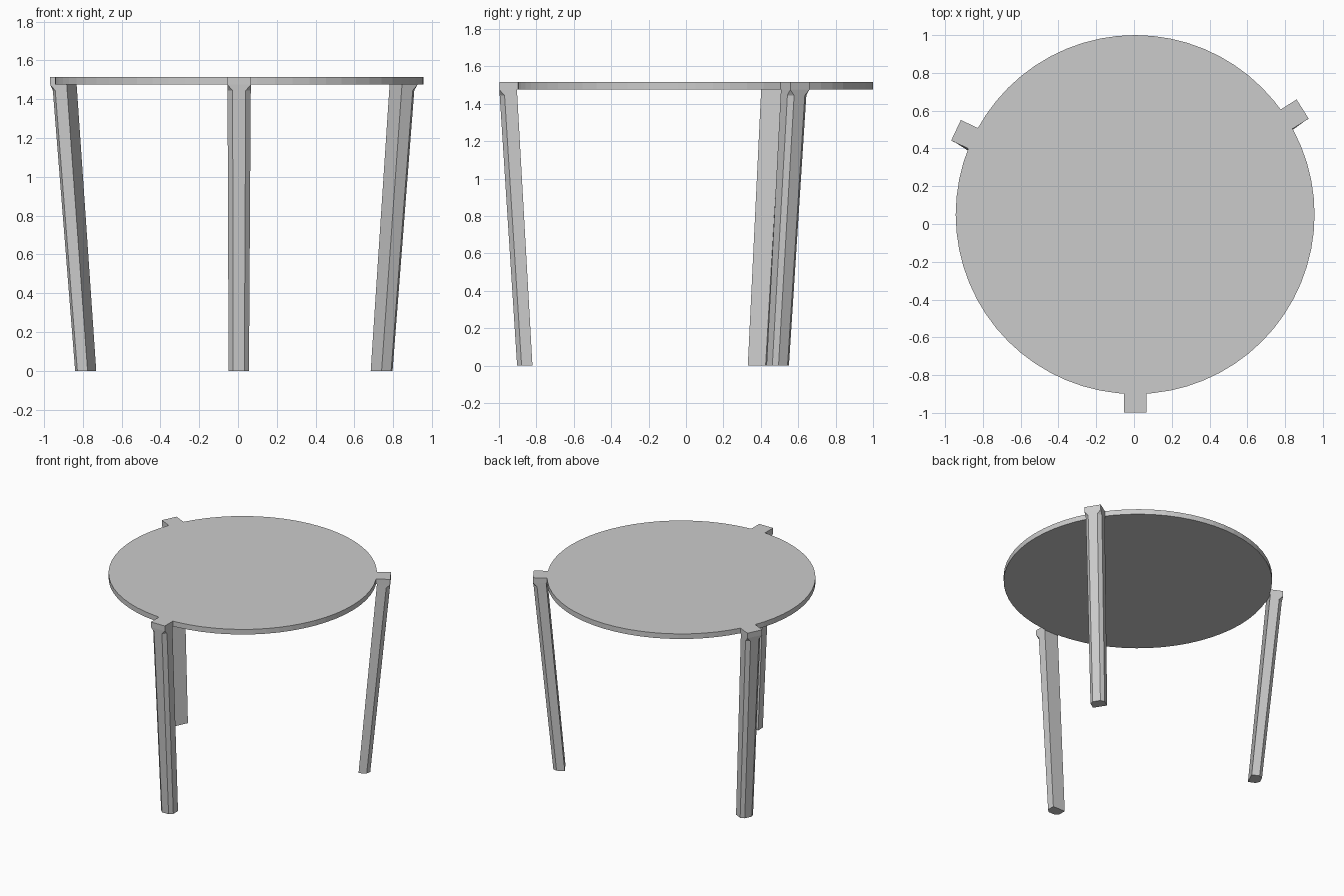
import bpy, bmesh, math
from mathutils import Vector

if "Cube" in bpy.data.objects:
    bpy.data.objects.remove(bpy.data.objects["Cube"])

CX, CY, R = 0.006, 0.05, 0.95      # table top centre and radius
Z0, Z1 = 1.475, 1.515              # underside and upper face of the top
TAB_OUT, TAB_W = 1.048, 0.12
# name, direction angle, inner-face midpoint on the floor
LEGS = [("right_leg", 32.2, (0.712, 0.475)),
        ("left_leg", 154.8, (-0.753, 0.378)),
        ("front_leg", 270.0, (0.004, -0.821))]


def axes(deg):
    a = math.radians(deg)
    return Vector((math.cos(a), math.sin(a), 0)), Vector((-math.sin(a), math.cos(a), 0))


def make_object(name, bm):
    bmesh.ops.remove_doubles(bm, verts=bm.verts, dist=0.0005)
    bmesh.ops.recalc_face_normals(bm, faces=bm.faces)
    mesh = bpy.data.meshes.new(name)
    bm.to_mesh(mesh)
    bm.free()
    obj = bpy.data.objects.new(name, mesh)
    bpy.context.collection.objects.link(obj)
    return obj


def loft(name, rings):
    bm = bmesh.new()
    loops = [[bm.verts.new(p) for p in ring] for ring in rings]
    n = len(loops[0])
    # merge collapsed corners before capping
    for a, b in zip(loops, loops[1:]):
        for i in range(n):
            j = (i + 1) % n
            bm.faces.new((a[i], a[j], b[j], b[i]))
    bm.faces.new(loops[0])
    bm.faces.new(loops[-1])
    return make_object(name, bm)


# Round top with three square tabs in one outline
half = math.asin(TAB_W / 2 / R)
centre = Vector((CX, CY, 0))
outline = []
for i in range(64):
    a = 2 * math.pi * i / 64
    if all(abs(a - math.radians(d)) > half + 0.01 for _, d, _ in LEGS):
        outline.append((a, centre + R * Vector((math.cos(a), math.sin(a), 0))))
for _, deg, _ in LEGS:
    u, t = axes(deg)
    a, w = math.radians(deg), TAB_W / 2
    rin = R * math.cos(half)
    for k, (r, s) in enumerate([(rin, -w), (TAB_OUT, -w), (TAB_OUT, w), (rin, w)]):
        outline.append((a + (k - 1.5) * 0.01, centre + u * r + t * s))
outline = [p for _, p in sorted(outline, key=lambda e: e[0])]
loft("table_top", [[p + Vector((0, 0, z)) for p in outline] for z in (Z0, Z1)])


# Splayed legs: outer corners chamfered, running out square under the tab
def leg(name, deg, foot):
    u, t = axes(deg)
    low = Vector((foot[0], foot[1], 0))
    high = centre + u * 0.954

    def ring(z, c):
        f = z / Z0
        o = low.lerp(high, f) + Vector((0, 0, z))
        w = (0.105 + 0.015 * f) / 2
        d = 0.082 + 0.012 * f
        pts = [(0, -w), (d - c, -w), (d, -w + c), (d, w - c), (d - c, w), (0, w)]
        return [o + u * x + t * y for x, y in pts]

    loft(name, [ring(0, 0.024), ring(1.445, 0.026), ring(Z0, 0.0)])


for item in LEGS:
    leg(*item)
